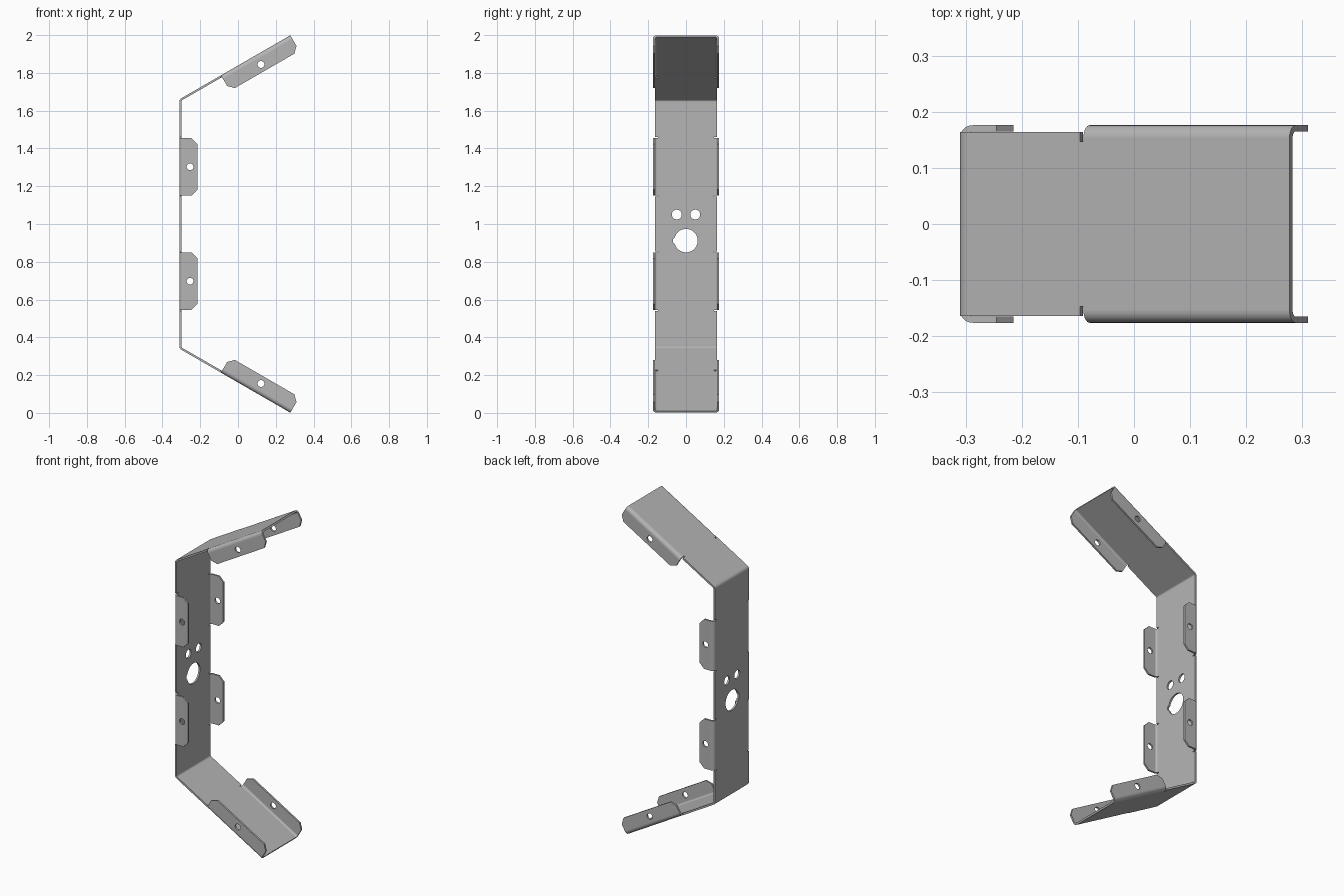
import bpy, bmesh
from math import sin, cos, tan, pi, radians
from mathutils import Vector

if "Cube" in bpy.data.objects:
    bpy.data.objects.remove(bpy.data.objects["Cube"])

T = 0.011            # sheet thickness
R = 0.022            # outer bend radius
HALF = 0.164         # half width of the bare strip
FLAT = 0.154         # half width where a tab bend begins
SLOT, SLOT_W = 0.147, 0.007
DEPTH, CHAMFER = 0.095, 0.03
Y = Vector((0, 1, 0))

steel = bpy.data.materials.new("grey steel")
steel.use_nodes = True
grey = (0.46, 0.46, 0.46, 1)
steel.diffuse_color = grey
steel.node_tree.nodes["Principled BSDF"].inputs["Base Color"].default_value = grey
parts = []


def finish(name, bm):
    bmesh.ops.recalc_face_normals(bm, faces=bm.faces[:])
    mesh = bpy.data.meshes.new(name)
    bm.to_mesh(mesh)
    bm.free()
    mesh.materials.append(steel)
    obj = bpy.data.objects.new(name, mesh)
    bpy.context.collection.objects.link(obj)
    parts.append(obj)


def circle(x, y, r, n=32):
    return [(x + r * cos(2 * pi * i / n), y + r * sin(2 * pi * i / n)) for i in range(n)]


def plate(name, loops, origin, u, v, w):
    """Flat sheet: first loop is the outline, the others are holes."""
    bm = bmesh.new()
    for loop in loops:
        vs = [bm.verts.new(origin + u * a + v * b) for a, b in loop]
        for i, vert in enumerate(vs):
            bm.edges.new((vs[i - 1], vert))
    bmesh.ops.triangle_fill(bm, use_beauty=True, edges=bm.edges[:], normal=w)
    ext = bmesh.ops.extrude_face_region(bm, geom=bm.faces[:], use_keep_orig=True)
    moved = [g for g in ext["geom"] if isinstance(g, bmesh.types.BMVert)]
    bmesh.ops.translate(bm, verts=moved, vec=w * T)
    finish(name, bm)


def bend(name, centre, u, v, sweep, axis, length, n=8):
    """Rounded fold: an arc of sheet swept along its axis."""
    bm = bmesh.new()
    arc = [u * cos(sweep * i / n) + v * sin(sweep * i / n) for i in range(n + 1)]
    section = [centre + p * R for p in arc] + [centre + p * (R - T) for p in reversed(arc)]
    face = bm.faces.new([bm.verts.new(p) for p in section])
    ext = bmesh.ops.extrude_face_region(bm, geom=[face], use_keep_orig=True)
    moved = [g for g in ext["geom"] if isinstance(g, bmesh.types.BMVert)]
    bmesh.ops.translate(bm, verts=moved, vec=axis * length)
    finish(name, bm)


def panel(name, origin, d, n, start, end, tabs, holes=()):
    """Strip along d, thickness along n, with relief slots and folded tabs."""
    side = [(start, HALF)]
    for a, b in tabs:
        side += [(a - SLOT_W, HALF), (a - SLOT_W, SLOT), (a, SLOT), (a, FLAT), (b, FLAT)]
        if b < end:
            side += [(b, SLOT), (b + SLOT_W, SLOT), (b + SLOT_W, HALF)]
    if not tabs or tabs[-1][1] < end:
        side.append((end, HALF))
    outline = side + [(s, -y) for s, y in reversed(side)]
    plate(name, [outline, *holes], origin, d, Y, n)

    for i, (a, b) in enumerate(tabs):
        for label, sign in (("back", 1), ("front", -1)):
            out = Y * sign
            tag = f"{name}_{label}_tab_{i + 1}"
            shape = [(a, R), (b, R), (b, DEPTH - CHAMFER), (b - CHAMFER, DEPTH),
                     (a + CHAMFER, DEPTH), (a, DEPTH - CHAMFER)]
            hole = circle((a + b) / 2, 0.056, 0.018)
            plate(tag, [shape, hole], origin + out * (FLAT + R), d, n, -out)
            bend(tag + "_bend", origin + d * a + out * FLAT + n * R,
                 -n, out, pi / 2, d, b - a)


# Upright web with mounting holes; the large one has a small key notch
X0, LOW, HIGH = -0.31, 0.34, 1.66
fold = radians(60)
inset = R * tan(fold / 2)
Z, X = Vector((0, 0, 1)), Vector((1, 0, 0))
key_hole = []
for i in range(48):
    r = 0.070 if abs(i - 36) <= 1 else 0.062
    key_hole.append((0.912 + r * cos(2 * pi * i / 48), r * sin(2 * pi * i / 48)))
web_holes = [key_hole, circle(1.05, 0.049, 0.026), circle(1.05, -0.049, 0.026)]
panel("web", Vector((X0, 0, 0)), Z, X, LOW + inset, HIGH - inset,
      [(0.546, 0.848), (1.152, 1.454)], web_holes)

# Sloping arms and the folds that join them to the web
for name, z, up in (("upper_arm", HIGH, 1), ("lower_arm", LOW, -1)):
    d = Vector((sin(fold), 0, up * cos(fold)))
    n = Vector((cos(fold), 0, -up * sin(fold)))
    panel(name, Vector((X0, 0, z)), d, n, inset, 0.678, [(0.254, 0.678)])
    bend(name + "_fold", Vector((X0 + R, -HALF, z - up * inset)),
         -X, Z * up, fold, Y, 2 * HALF)

# Smooth the bends and hole walls, keep sheet edges sharp
bpy.ops.object.select_all(action='DESELECT')
for obj in parts:
    obj.select_set(True)
bpy.context.view_layer.objects.active = parts[0]
bpy.ops.object.shade_smooth_by_angle(angle=radians(30))
